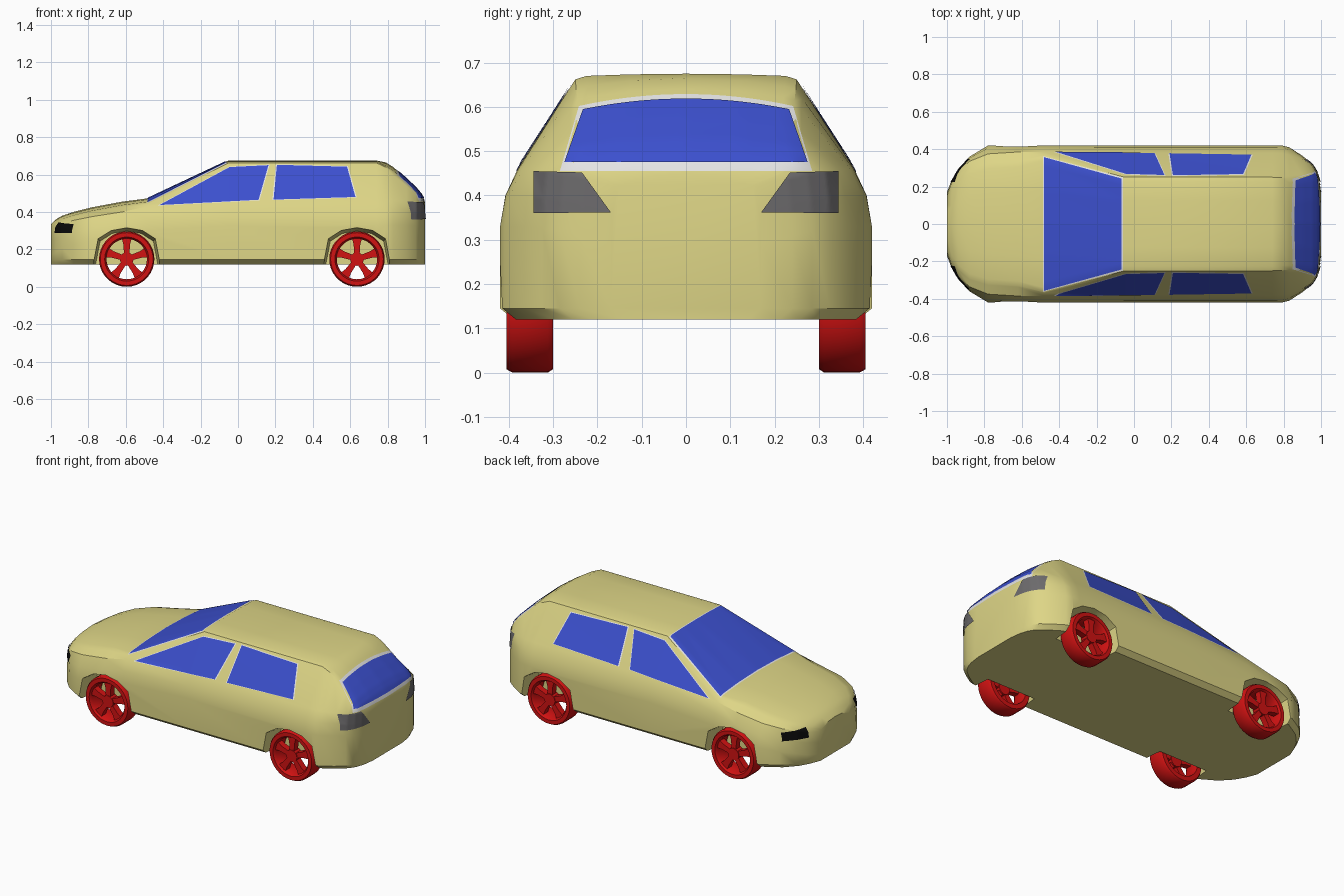
import bpy, bmesh, math
from mathutils import Vector, Matrix
from mathutils.bvhtree import BVHTree

if "Cube" in bpy.data.objects:
    bpy.data.objects.remove(bpy.data.objects["Cube"])


def material(name, rgb):
    m = bpy.data.materials.new(name)
    m.diffuse_color = (*rgb, 1)
    m.use_nodes = True
    m.node_tree.nodes["Principled BSDF"].inputs["Base Color"].default_value = m.diffuse_color
    return m


PAINT = material("cream_paint", (0.73, 0.67, 0.24))
GLASS = material("blue_glass", (0.045, 0.08, 0.62))
RED = material("red_wheel", (0.64, 0.006, 0.006))
TRIM = material("white_trim", (0.78, 0.78, 0.78))
GREY = material("grey_lamp", (0.15, 0.145, 0.15))
BLACK = material("black_lamp", (0.003, 0.003, 0.003))


def finish(name, bm, mat, angle=35, fix=True):
    if fix:
        bmesh.ops.recalc_face_normals(bm, faces=bm.faces[:])
    me = bpy.data.meshes.new(name)
    bm.to_mesh(me)
    bm.free()
    ob = bpy.data.objects.new(name, me)
    bpy.context.collection.objects.link(ob)
    me.materials.append(mat)
    bpy.ops.object.select_all(action='DESELECT')
    ob.select_set(True)
    bpy.context.view_layer.objects.active = ob
    if angle:
        bpy.ops.object.shade_smooth_by_angle(angle=math.radians(angle))
    return ob


def bridge(bm, rings, closed=False):
    """Join equal rings with quads; cap the ends unless closed."""
    n = len(rings[0])
    pairs = list(zip(rings, rings[1:])) + ([(rings[-1], rings[0])] if closed else [])
    for a, b in pairs:
        for i in range(n):
            j = (i + 1) % n
            bm.faces.new((a[i], a[j], b[j], b[i]))
    if not closed:
        bm.faces.new(rings[0])
        bm.faces.new(rings[-1])


# Body stations: x, half width, belt half width, belt z, top half width, top z
STATIONS = [
    (-1.0, .17, .15, .30, .13, .335), (-.975, .235, .22, .315, .19, .36),
    (-.94, .295, .275, .335, .24, .38), (-.88, .36, .335, .355, .29, .40),
    (-.78, .42, .375, .375, .32, .425), (-.62, .42, .385, .40, .33, .455),
    (-.48, .42, .385, .43, .365, .473), (-.05, .42, .38, .455, .25, .675),
    (.74, .42, .38, .46, .25, .675), (.79, .42, .378, .46, .248, .665),
    (.83, .41, .37, .46, .245, .64), (.90, .365, .345, .46, .25, .578),
    (.95, .325, .315, .455, .262, .53), (.975, .285, .275, .45, .255, .50),
    (.99, .24, .23, .44, .21, .475), (1.0, .17, .16, .42, .15, .45),
]


def section(x, w, b, zb, r, zt):
    crown = .005 if -.1 < x < .78 else .018
    ze = zt - .008 - crown
    half = [(w - .03, .12), (w, .145), (w, zb - .13), (w - .3 * (w - b), zb - .06),
            (b, zb), (b + (r - b) * .88, zb + (ze - zb) * .88), (r, ze),
            (r - .025, zt - crown), (r * .5, zt - crown * .3)]
    pts = [(0, .12)] + half + [(0, zt)] + [(-y, z) for y, z in reversed(half)]
    return [Vector((x, y, z)) for y, z in pts]


bm = bmesh.new()
bridge(bm, [[bm.verts.new(p) for p in section(*s)] for s in STATIONS])
bmesh.ops.recalc_face_normals(bm, faces=bm.faces[:])
surface = BVHTree.FromBMesh(bm)
body = finish("body", bm, PAINT, 0)

# Wheel arches, cut as tapered recesses
ARCH = [(-.185, .05), (-.18, .13), (-.155, .26), (-.085, .305), (0, .32),
        (.085, .305), (.155, .26), (.18, .13), (.185, .05)]
AXLES = {"front": -.595, "rear": .636}
SIDES = {"right": 1, "left": -1}
for ax in AXLES.values():
    for s in SIDES.values():
        bm = bmesh.new()
        bridge(bm, [[bm.verts.new((ax + x * k, s * y, .05 + (z - .05) * k)) for x, z in ARCH]
                    for y, k in ((.29, .92), (.45, 1.0))])
        cutter = finish("arch_cutter", bm, PAINT, 0)
        cutter.hide_render = True
        mod = body.modifiers.new("arch", 'BOOLEAN')
        mod.operation, mod.solver, mod.object = 'DIFFERENCE', 'EXACT', cutter
        bpy.context.view_layer.objects.active = body
        bpy.ops.object.modifier_apply(modifier=mod.name)
        bpy.data.objects.remove(cutter)
bpy.ops.object.select_all(action='DESELECT')
body.select_set(True)
bpy.context.view_layer.objects.active = body
bpy.ops.object.shade_smooth_by_angle(angle=math.radians(32))


def plate(name, quad, axis, sign, mat, lift, bulge=0, nu=28, nv=16):
    """Lay a four-cornered sheet on the body, seen along the given axis."""
    other = [i for i in range(3) if i != axis]
    out = Vector((0, 0, 0))
    out[axis] = sign
    a, b, c, d = [Vector(p) for p in quad]
    bm = bmesh.new()
    grid = []
    for j in range(nv + 1):
        t, row = j / nv, []
        for i in range(nu + 1):
            u = i / nu
            q = a.lerp(b, u).lerp(d.lerp(c, u), t)
            q.y += bulge * 4 * u * (1 - u) * t
            start = out * 3
            start[other[0]], start[other[1]] = q.x, q.y
            hit = surface.ray_cast(start, -out)[0]
            row.append(bm.verts.new(hit + out * lift) if hit else None)
        grid.append(row)
    for j in range(nv):
        for i in range(nu):
            f = (grid[j][i], grid[j][i + 1], grid[j + 1][i + 1], grid[j + 1][i])
            if all(f):
                face = bm.faces.new(f)
                face.normal_update()
                if face.normal.dot(out) < 0:
                    face.normal_flip()
    return finish(name, bm, mat, 35, fix=False)


# Windscreen and rear window with their trims
plate("windscreen_trim", [(-.487, -.363), (-.487, .363), (-.06, .25), (-.06, -.25)], 2, 1, TRIM, .002)
plate("windscreen", [(-.48, -.357), (-.48, .357), (-.066, .243), (-.066, -.243)], 2, 1, GLASS, .0045)
plate("rear_window_trim", [(-.285, .455), (.285, .455), (.242, .602), (-.242, .602)], 0, 1, TRIM, .002, .027)
plate("rear_window", [(-.275, .475), (.275, .475), (.233, .595), (-.233, .595)], 0, 1, GLASS, .006, .024)

# Side windows and lamps, mirrored
FRONT_WIN = [(-.42, .437), (.11, .465), (.163, .65), (-.045, .64)]
REAR_WIN = [(.19, .466), (.628, .48), (.583, .642), (.208, .652)]
TAIL = [(.17, .362), (.345, .36), (.345, .455), (.235, .452)]
HEAD = [(.225, .287), (.352, .287), (.345, .335), (.225, .345)]
for side, s in SIDES.items():
    for name, quad in (("front", FRONT_WIN), ("rear", REAR_WIN)):
        mid = sum((Vector(p) for p in quad), Vector((0, 0))) / 4
        wide = [mid + (Vector(p) - mid) * 1.03 for p in quad]
        plate(f"{side}_{name}_window_trim", wide, 1, s, TRIM, .002)
        plate(f"{side}_{name}_window", quad, 1, s, GLASS, .0045)
    plate(f"{side}_tail_lamp", [(s * y, z) for y, z in TAIL], 0, 1, GREY, .005)
    plate(f"{side}_head_lamp", [(s * y, z) for y, z in HEAD], 0, -1, BLACK, .006)

# Wheels: lathed rim, hub and five tapered spokes
RIM = [(.112, .30), (.140, .30), (.148, .312), (.148, .392), (.141, .405),
       (.118, .405), (.108, .39), (.108, .32)]
R = .148


def wheel(name, ax, s):
    bm = bmesh.new()
    seg = 36
    rings = []
    for k in range(seg):
        a = 2 * math.pi * k / seg
        rings.append([bm.verts.new((ax + r * math.cos(a), s * y, R + r * math.sin(a))) for r, y in RIM])
    bridge(bm, rings, closed=True)
    hub = Matrix.Translation((ax, s * .372, R)) @ Matrix.Rotation(math.pi / 2, 4, 'X')
    bmesh.ops.create_cone(bm, cap_ends=True, segments=20, radius1=.036, radius2=.036, depth=.05, matrix=hub)
    for k in range(5):
        turn = Matrix.Translation((ax, 0, R)) @ Matrix.Rotation(2 * math.pi * k / 5, 4, 'Y')
        bridge(bm, [[bm.verts.new(turn @ Vector((x, s * y, r)))
                     for x, y in ((-h, .355), (h, .355), (h, .393), (-h, .393))]
                    for r, h in ((.02, .014), (.08, .018), (.116, .028))])
    finish(name, bm, RED, 35)


for end, ax in AXLES.items():
    for side, s in SIDES.items():
        wheel(f"{side}_{end}_wheel", ax, s)
